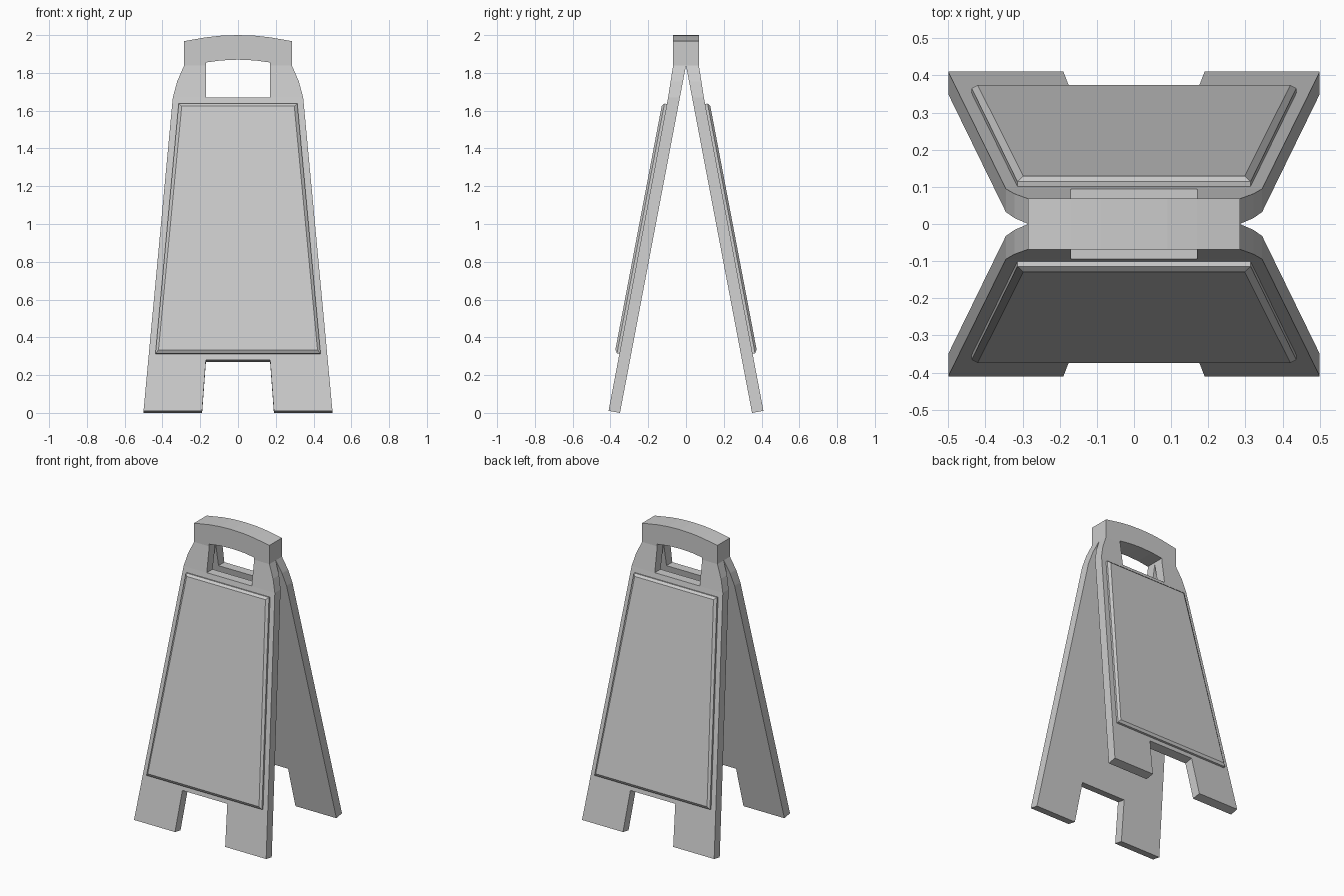
import bpy, bmesh

if "Cube" in bpy.data.objects:
    bpy.data.objects.remove(bpy.data.objects["Cube"])

SLOPE = 0.19          # lean of each panel (y per z)
JOIN = 1.84           # height where both panels meet


def outer(x, z):
    """Point on the outside of the board."""
    if z < 0.3:
        z += 0.011    # feet and notch are cut square to the leaning panel
    if z <= 1.67:
        y = 0.412 - SLOPE * z
    else:
        y = max(0.068, 0.095 - 0.027 * (z - 1.67) / 0.17)
    return (x, y, z)


def inner(x, z):
    """Point on the inside of the board (centre plane above the join)."""
    return (x, max(0.0, SLOPE * (JOIN - z)), z)


def finish(bm, name):
    bmesh.ops.remove_doubles(bm, verts=bm.verts[:], dist=1e-4)
    bmesh.ops.recalc_face_normals(bm, faces=bm.faces[:])
    mesh = bpy.data.meshes.new(name)
    bm.to_mesh(mesh)
    bm.free()
    ob = bpy.data.objects.new(name, mesh)
    bpy.context.collection.objects.link(ob)
    return ob


# Right half of the front outline, split into cells around notch and handle hole
cells = [
    [(.19, 0), (.5, 0), (.475, .27), (.17, .27)],
    [(0, .27), (.17, .27), (.17, 1.67), (0, 1.67)],
    [(.17, .27), (.475, .27), (.345, 1.67), (.17, 1.67)],
    [(.17, 1.67), (.345, 1.67), (.322, 1.755), (.17, 1.755)],
    [(.17, 1.755), (.322, 1.755), (.285, JOIN), (.17, JOIN)],
    [(.17, JOIN), (.285, JOIN), (.285, 1.855), (.17, 1.855)],
    [(.17, 1.855), (.285, 1.855), (.285, 1.968), (.17, 1.988)],
    [(0, 1.87), (.09, 1.866), (.17, 1.855), (.17, 1.988), (.09, 1.997), (0, 2)],
]

# Folding board: all four quarters, outside + inside + rim walls
edges = {}
for c in cells:
    for a, b in zip(c, c[1:] + c[:1]):
        key = tuple(sorted((a, b)))
        edges[key] = edges.get(key, 0) + 1
rim = [e for e, n in edges.items() if n == 1 and (e[0][0] > 0 or e[1][0] > 0)]

bm = bmesh.new()
for sx in (1, -1):
    for sy in (1, -1):
        def add(points):
            bm.faces.new([bm.verts.new((sx * x, sy * y, z)) for x, y, z in points])
        for c in cells:
            add([outer(*p) for p in c])
            if min(p[1] for p in c) < JOIN:
                add([inner(*p) for p in c])
        for a, b in rim:
            add([outer(*a), outer(*b), inner(*b), inner(*a)])
finish(bm, "folding_board")

# Raised sign panels with bevelled borders
rings = [  # (offset along normal, inset)
    (-0.01, 0), (0.013, 0), (0.025, 0.016),
]
for name, sy in (("front_sign_panel", -1), ("back_sign_panel", 1)):
    bm = bmesh.new()
    loops = []
    for off, ins in rings:
        loop = []
        for x, z in ((-.437 + ins, .313 + ins), (.437 - ins, .313 + ins),
                     (.314 - ins, 1.635 - ins), (-.314 + ins, 1.635 - ins)):
            y = 0.412 - SLOPE * z + off * 0.982
            loop.append(bm.verts.new((x, sy * y, z + off * 0.187)))
        loops.append(loop)
    for lo, hi in zip(loops, loops[1:]):
        for i in range(4):
            j = (i + 1) % 4
            bm.faces.new((lo[i], lo[j], hi[j], hi[i]))
    bm.faces.new(loops[0])
    bm.faces.new(loops[-1])
    finish(bm, name)
